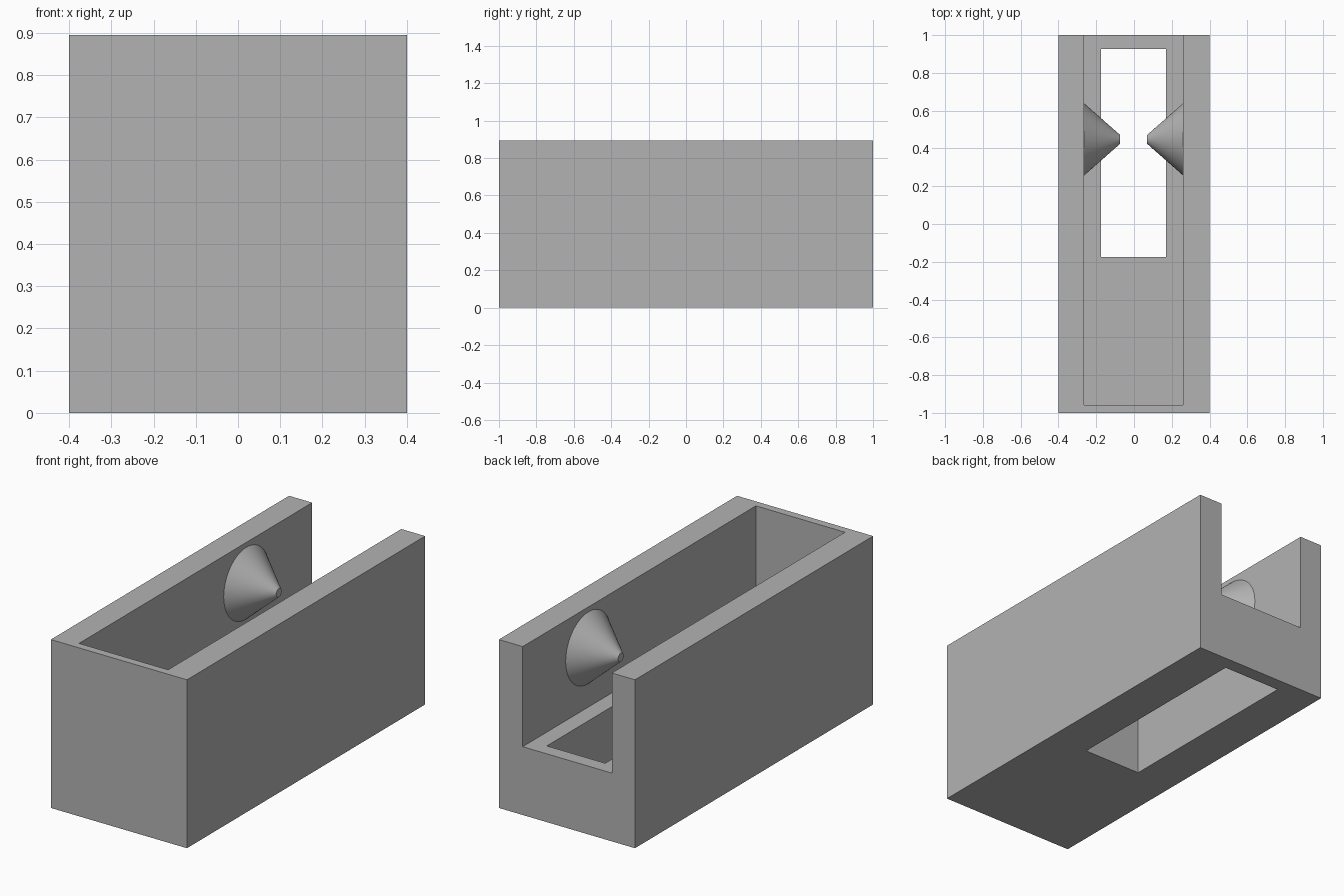
import bpy
from math import radians, pi

if "Cube" in bpy.data.objects:
    bpy.data.objects.remove(bpy.data.objects["Cube"], do_unlink=True)

grey = bpy.data.materials.new("plain_grey")
grey.use_nodes = True
grey.diffuse_color = (0.45, 0.45, 0.45, 1)
grey.node_tree.nodes["Principled BSDF"].inputs["Base Color"].default_value = (0.45, 0.45, 0.45, 1)


def box(name, low, high):
    centre = [(a + b) / 2 for a, b in zip(low, high)]
    bpy.ops.mesh.primitive_cube_add(size=1, location=centre)
    ob = bpy.context.object
    ob.name = name
    ob.scale = [b - a for a, b in zip(low, high)]
    bpy.ops.object.transform_apply(location=True, rotation=False, scale=True)
    ob.data.materials.append(grey)
    return ob


def cut(target, cutter):
    cutter.hide_render = True
    mod = target.modifiers.new(cutter.name, "BOOLEAN")
    mod.operation = "DIFFERENCE"
    mod.solver = "EXACT"
    mod.object = cutter
    bpy.context.view_layer.objects.active = target
    bpy.ops.object.modifier_apply(modifier=mod.name)
    bpy.data.objects.remove(cutter, do_unlink=True)


# Channel dimensions
HEIGHT, FLOOR = 0.895, 0.363
WALL_RIGHT, WALL_LEFT = -0.264, 0.26

# Body with a channel open at the top and back, and a window through the floor
body = box("channel_body", (-0.4, -1, 0), (0.4, 1, HEIGHT))
cut(body, box("channel_cutter", (WALL_RIGHT, -0.958, FLOOR), (WALL_LEFT, 1.2, 1.2)))
cut(body, box("floor_window_cutter", (-0.174, -0.175, -0.2), (0.17, 0.926, 0.6)))

# Two blunt cones facing each other across the channel
LENGTH = 0.191
for name, wall, side in (("right_cone", WALL_RIGHT, 1), ("left_cone", WALL_LEFT, -1)):
    bpy.ops.mesh.primitive_cone_add(
        vertices=64, radius1=0.191, radius2=0.023, depth=LENGTH,
        location=(wall + side * LENGTH / 2, 0.448, 0.678),
        rotation=(0, side * pi / 2, 0))
    cone = bpy.context.object
    cone.name = name
    cone.data.materials.append(grey)
    bpy.ops.object.shade_smooth_by_angle(angle=radians(30))
